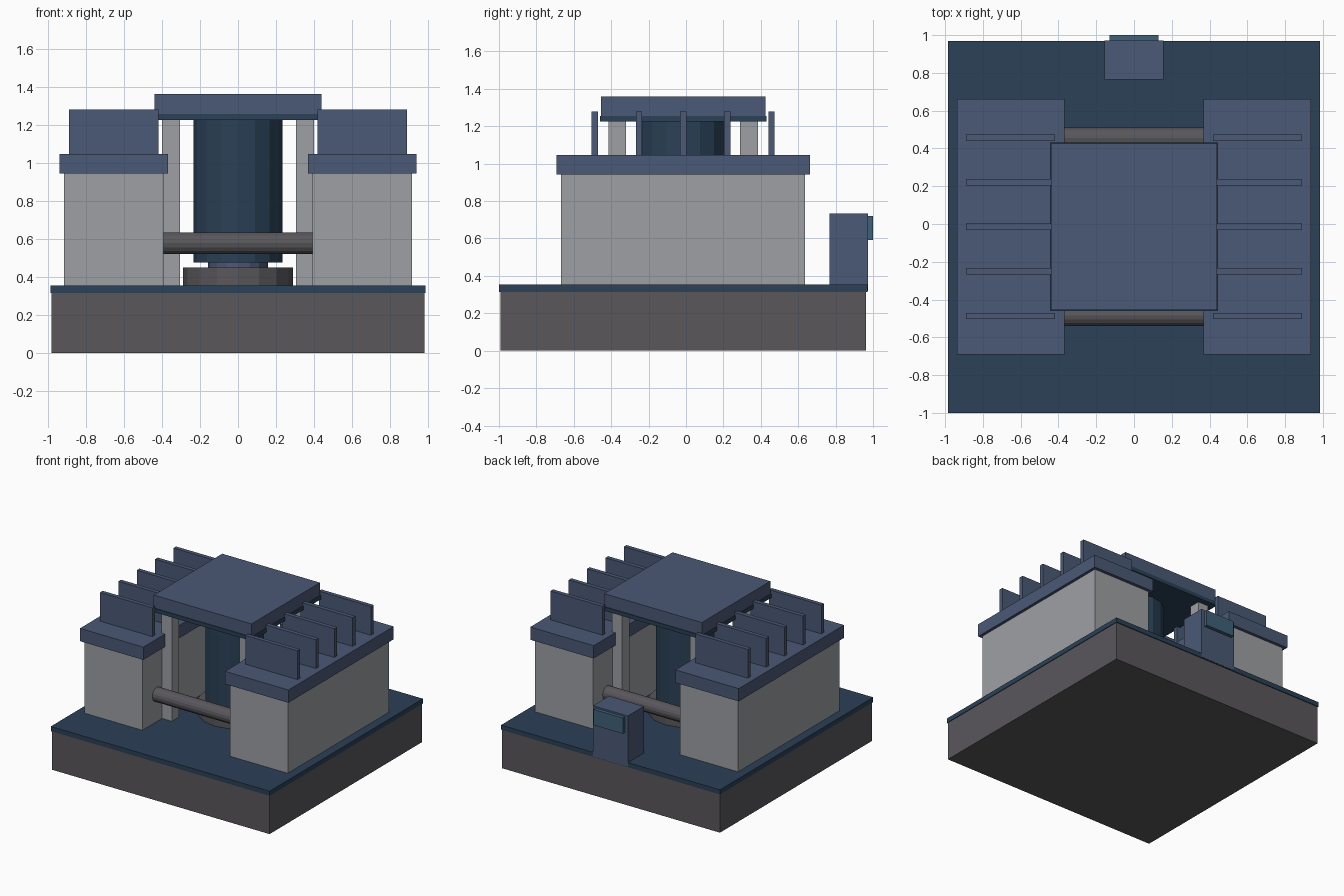
import bpy, math

if "Cube" in bpy.data.objects:
    bpy.data.objects.remove(bpy.data.objects["Cube"])

CY = -0.015  # centre line of the machine body in y


def mat(name, rgb):
    m = bpy.data.materials.new(name)
    m.diffuse_color = (*rgb, 1)
    m.use_nodes = True
    m.node_tree.nodes["Principled BSDF"].inputs["Base Color"].default_value = m.diffuse_color
    return m


STONE = mat("dark_grey", (0.10, 0.095, 0.105))
NAVY = mat("navy", (0.024, 0.052, 0.095))
BLUE = mat("slate_blue", (0.07, 0.10, 0.18))
GREY = mat("light_grey", (0.34, 0.35, 0.37))
GLASS = mat("screen_blue", (0.05, 0.12, 0.19))


def box(name, x, y, z, m):
    """Box from (min, max) ranges."""
    r = (x, y, z)
    bpy.ops.mesh.primitive_cube_add(size=1, location=[(a + b) / 2 for a, b in r])
    o = bpy.context.object
    o.name = name
    o.scale = [b - a for a, b in r]
    bpy.ops.object.transform_apply(location=False, rotation=False, scale=True)
    o.data.materials.append(m)
    return o


def cyl(name, radius, length, loc, m, sides=16, rot=(0, 0, 0)):
    bpy.ops.mesh.primitive_cylinder_add(vertices=sides, radius=radius, depth=length,
                                        location=loc, rotation=rot)
    o = bpy.context.object
    o.name = name
    o.data.materials.append(m)
    return o


def span(centre, half):
    return (centre - half, centre + half)


# Foundation and deck
box("foundation", span(0, 0.98), span(CY, 0.978), (0, 0.32), STONE)
box("deck_plate", span(0, 0.985), span(CY, 0.985), (0.315, 0.353), NAVY)

# Side housings with caps and cooling fins
for s, side in ((-1, "left"), (1, "right")):
    box(side + "_housing", span(s * 0.654, 0.261), span(CY, 0.652), (0.32, 0.95), GREY)
    box(side + "_housing_cap", span(s * 0.653, 0.285), span(CY, 0.677), (0.942, 1.046), BLUE)
    for i in range(5):
        box(f"{side}_fin_{i + 1}", span(s * 0.654, 0.235),
            span(CY + (i - 2) * 0.236, 0.017), (1.04, 1.28), BLUE)
    # Corner pillars
    for t, end in ((-1, "front"), (1, "back")):
        box(f"{side}_{end}_pillar", span(s * 0.352, 0.047), span(CY + t * 0.352, 0.047),
            (0.32, 1.24), GREY)

# Cross rods between the housings
for t, end in ((-1, "front"), (1, "back")):
    cyl(end + "_cross_rod", 0.057, 0.82, (0, CY + t * 0.469, 0.577), STONE, 16,
        (0, math.pi / 2, 0))

# Press: anvil, ram foot and main column
cyl("anvil", 0.288, 0.13, (0, CY, 0.385), STONE)
cyl("ram_foot", 0.157, 0.09, (0, CY, 0.465), BLUE)
cyl("main_column", 0.234, 0.765, (0, CY, 0.8575), NAVY)

# Crown plates
box("crown_underplate", span(0, 0.446), span(CY, 0.446), (1.225, 1.256), NAVY)
box("crown_plate", span(0, 0.44), span(CY, 0.44), (1.25, 1.36), BLUE)

# Control box at the back
box("control_box", span(0, 0.157), (0.766, 0.972), (0.32, 0.733), BLUE)
box("control_screen", span(0, 0.131), (0.96, 1.0), (0.592, 0.72), GLASS)
